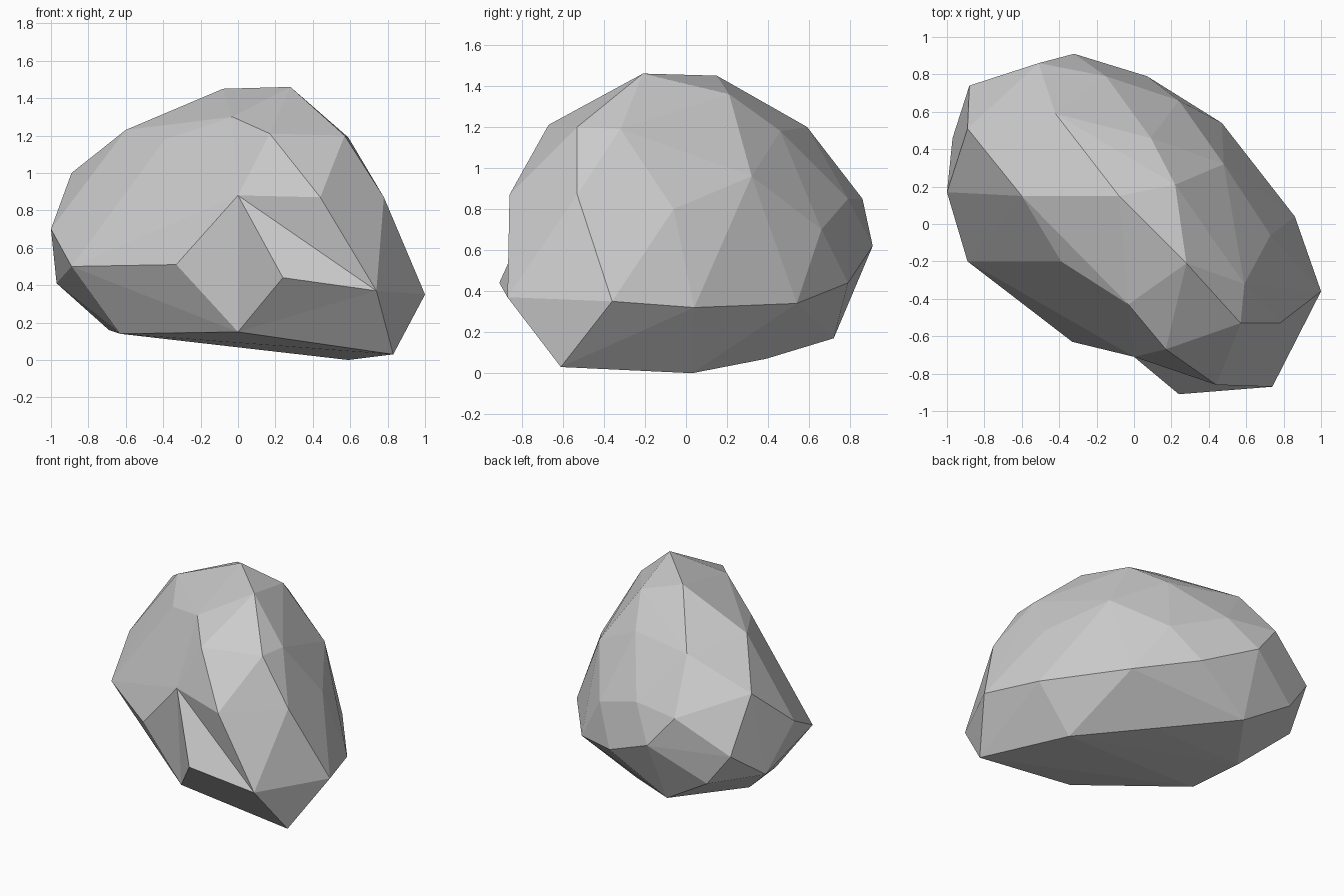
import bpy, bmesh
from mathutils import Vector

# Corner points of the boulder, tier by tier (x, y, z)
underside = [(.83, -.61, .03), (.59, .03, 0), (.14, .39, .07), (-.35, .72, .17),
             (-.69, .25, .16), (-.63, -.14, .14)]
lower = [(1, -.36, .35), (.86, .04, .32), (.47, .54, .34), (.07, .79, .44),
         (-.71, .77, .39), (-.97, .46, .41), (-.89, -.20, .50), (-.33, -.63, .51),
         (.24, -.91, .44), (.74, -.87, .37)]
middle = [(.78, -.53, .87), (.73, -.06, .80), (.48, .32, .96), (.24, .66, .70),
          (-.15, .79, .85), (-.32, .91, .62), (-.51, .86, .85), (-.88, .74, .62),
          (-1, .17, .70), (-.89, .51, 1.0), (.44, -.86, .87)]
upper = [(.57, -.53, 1.20), (.59, -.32, 1.19), (.09, .46, 1.18), (-.42, .59, 1.20),
         (-.60, .15, 1.23), (-.39, -.20, 1.18), (-.03, -.43, 1.30), (.17, -.67, 1.21)]
crown = [(.28, -.21, 1.46), (-.08, .15, 1.45), (.22, .21, 1.36)]
# Front hollow: these corners sit slightly inside the convex shell
hollow = [((0, -.71, .88), .19), ((0, -.66, .15), .08)]

bm = bmesh.new()
for co in underside + lower + middle + upper + crown:
    bm.verts.new(co)
dents = [(bm.verts.new(Vector(co) - Vector((0, push, 0))), push) for co, push in hollow]

# Wrap the corners in a faceted shell, then press the hollow back in
bmesh.ops.convex_hull(bm, input=bm.verts[:])
for v, push in dents:
    v.co.y += push
bmesh.ops.delete(bm, geom=[v for v in bm.verts if not v.link_faces], context='VERTS')
bmesh.ops.recalc_face_normals(bm, faces=bm.faces[:])
print("corners kept:", len(bm.verts))

mesh = bpy.data.meshes.new("boulder")
bm.to_mesh(mesh)
bm.free()
boulder = bpy.data.objects.new("boulder", mesh)
bpy.context.collection.objects.link(boulder)
